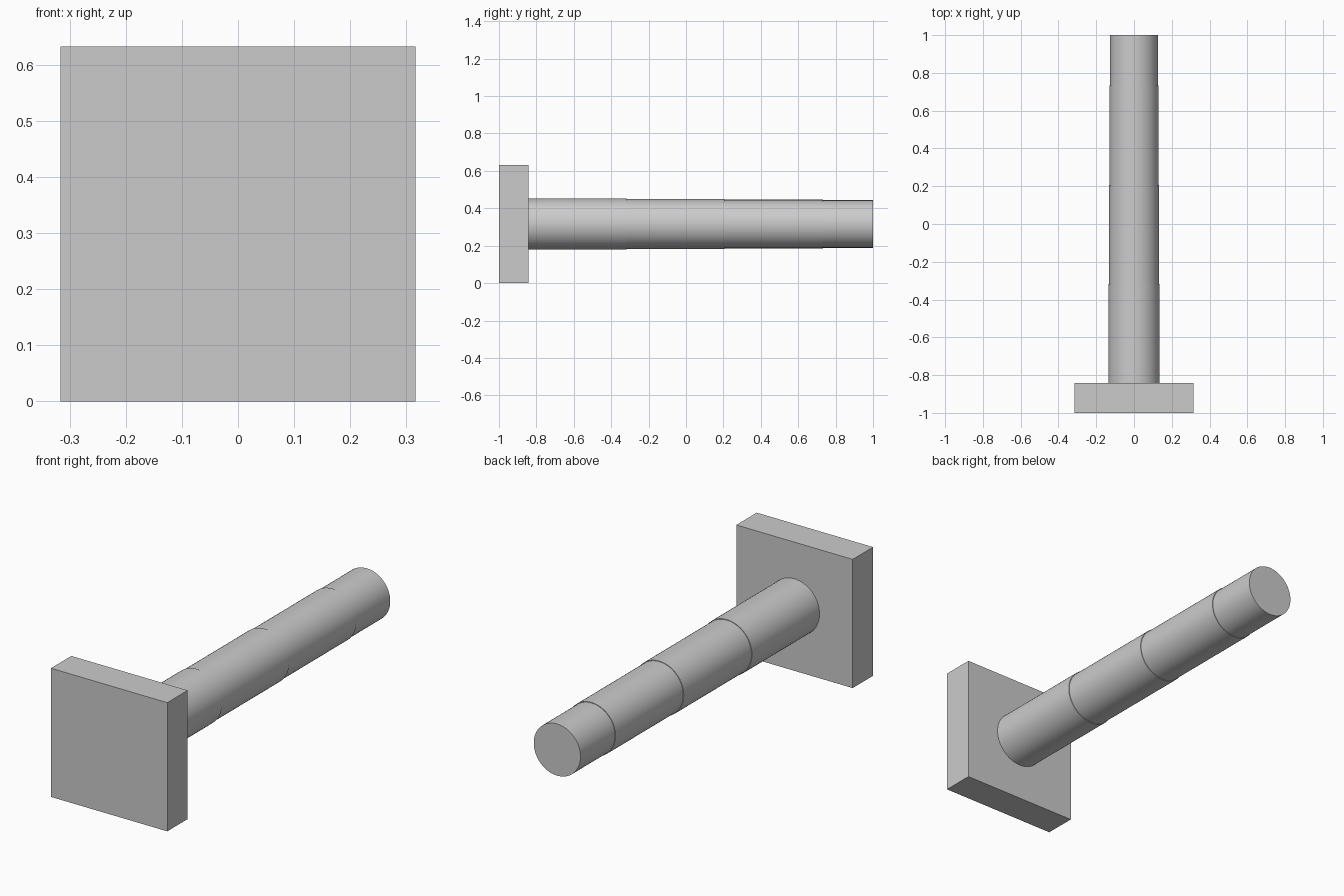
import bpy, bmesh, math
from mathutils import Matrix, Vector

cube = bpy.data.objects.get("Cube")
if cube:
    bpy.data.objects.remove(cube, do_unlink=True)

SIZE = 0.632          # side of the square plate
MID = SIZE / 2        # height of the shaft axis
PLATE_BACK = -0.842

grey = bpy.data.materials.new("light grey")
grey.use_nodes = True
colour = (0.6, 0.6, 0.6, 1)
grey.diffuse_color = colour
grey.node_tree.nodes["Principled BSDF"].inputs["Base Color"].default_value = colour


def add_object(name, bm):
    bmesh.ops.recalc_face_normals(bm, faces=bm.faces)
    mesh = bpy.data.meshes.new(name)
    bm.to_mesh(mesh)
    bm.free()
    mesh.materials.append(grey)
    obj = bpy.data.objects.new(name, mesh)
    bpy.context.collection.objects.link(obj)
    return obj


# Square base plate
bm = bmesh.new()
depth = PLATE_BACK + 1
place = Matrix.Translation((0, -1 + depth / 2, MID)) @ Matrix.Diagonal((SIZE, depth, SIZE, 1))
bmesh.ops.create_cube(bm, size=1, matrix=place)
add_object("base_plate", bm)

# Round shaft in four slightly shrinking steps, lathed around the y axis
stops = [PLATE_BACK, -0.318, 0.207, 0.732, 1.0]
radii = [0.136, 0.133, 0.130, 0.127]
profile = [(0, stops[0])]
for i, r in enumerate(radii):
    profile += [(r, stops[i]), (r, stops[i + 1])]
profile.append((0, stops[-1]))

bm = bmesh.new()
verts = [bm.verts.new((r, y, MID)) for r, y in profile]
edges = [bm.edges.new(pair) for pair in zip(verts, verts[1:])]
bmesh.ops.spin(bm, geom=verts + edges, cent=Vector((0, 0, MID)), axis=Vector((0, 1, 0)),
               angle=math.tau, steps=64, use_duplicate=False)
bmesh.ops.remove_doubles(bm, verts=bm.verts, dist=0.0001)
shaft = add_object("stepped_shaft", bm)

bpy.ops.object.select_all(action="DESELECT")
shaft.select_set(True)
bpy.context.view_layer.objects.active = shaft
bpy.ops.object.shade_smooth_by_angle(angle=math.radians(30))
